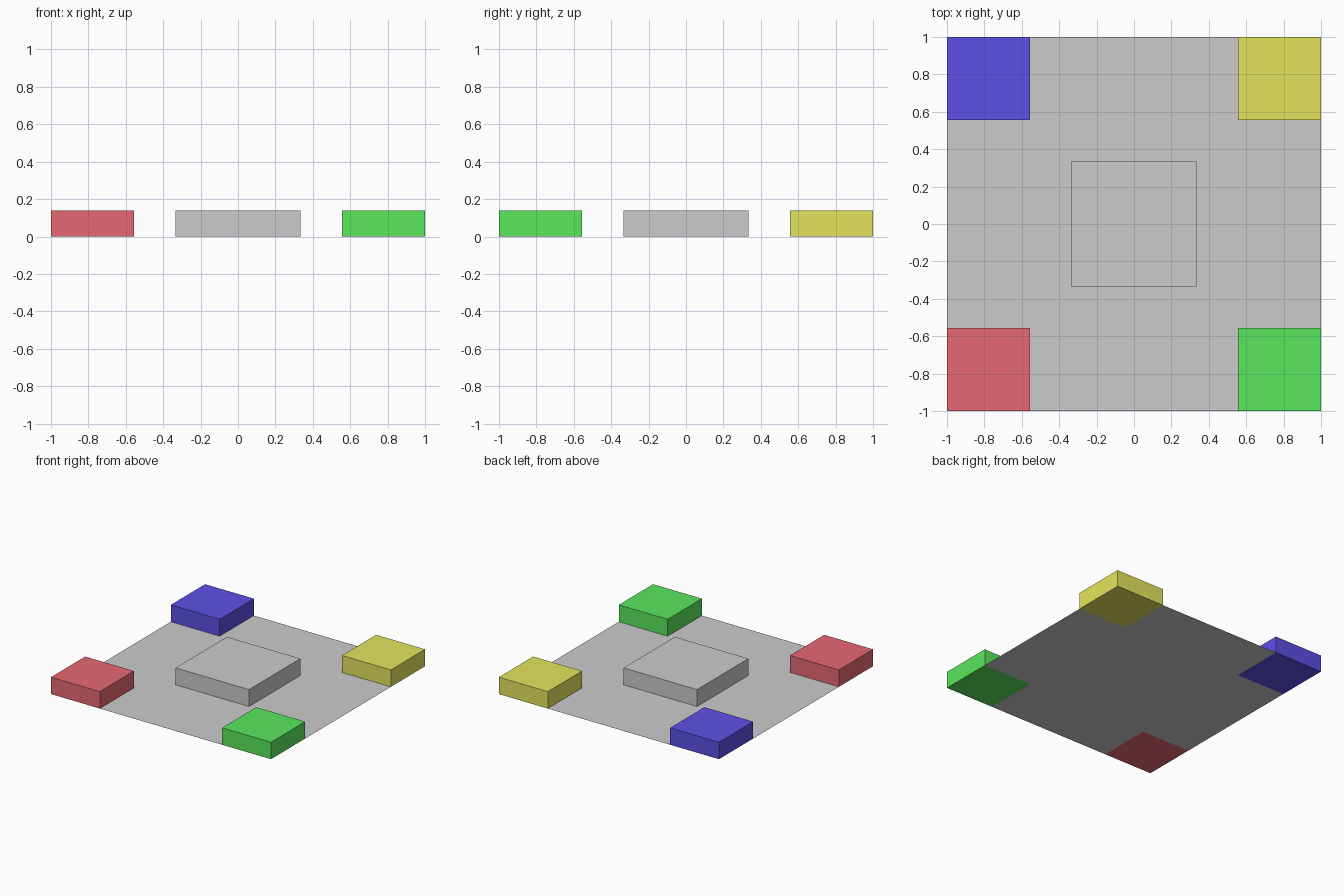
import bpy, bmesh

if "Cube" in bpy.data.objects:
    bpy.data.objects.remove(bpy.data.objects["Cube"])

H = 0.139      # block height
IN = 0.556     # inner edge of the corner blocks


def finish(name, bm, color=None):
    mesh = bpy.data.meshes.new(name)
    bm.to_mesh(mesh)
    bm.free()
    obj = bpy.data.objects.new(name, mesh)
    bpy.context.collection.objects.link(obj)
    if color:
        mat = bpy.data.materials.new(name + "_paint")
        mat.diffuse_color = (*color, 1)
        mat.use_nodes = True
        mat.node_tree.nodes["Principled BSDF"].inputs["Base Color"].default_value = mat.diffuse_color
        mesh.materials.append(mat)
    return obj


def block(name, x, y, size, color=None, bottom=True):
    bm = bmesh.new()
    bmesh.ops.create_cube(bm, size=1)
    bmesh.ops.scale(bm, vec=(size, size, H), verts=bm.verts)
    bmesh.ops.translate(bm, vec=(x, y, H / 2), verts=bm.verts)
    if not bottom:
        under = [f for f in bm.faces if f.normal.z < -0.5]
        bmesh.ops.delete(bm, geom=under, context='FACES_ONLY')
    return finish(name, bm, color)


# Thin base sheet: a cross, leaving the corners to the coloured blocks
bm = bmesh.new()
outline = []
for sx, sy, swap in ((1, 1, 0), (-1, 1, 1), (-1, -1, 0), (1, -1, 1)):
    notch = [(1, IN), (IN, IN), (IN, 1)]
    if swap:
        notch.reverse()
    outline += [bm.verts.new((sx * a, sy * b, 0)) for a, b in notch]
bm.faces.new(outline)
finish("base_sheet", bm)

# Raised centre block, resting on the sheet
block("centre_block", 0, 0, 0.667, bottom=False)

# Coloured corner blocks
c = (1 + IN) / 2
for name, sx, sy, color in (
        ("front_left_block", -1, -1, (0.79, 0.14, 0.17)),
        ("front_right_block", 1, -1, (0.10, 0.80, 0.11)),
        ("back_left_block", -1, 1, (0.11, 0.08, 0.79)),
        ("back_right_block", 1, 1, (0.78, 0.78, 0.11))):
    block(name, sx * c, sy * c, 1 - IN, color)
